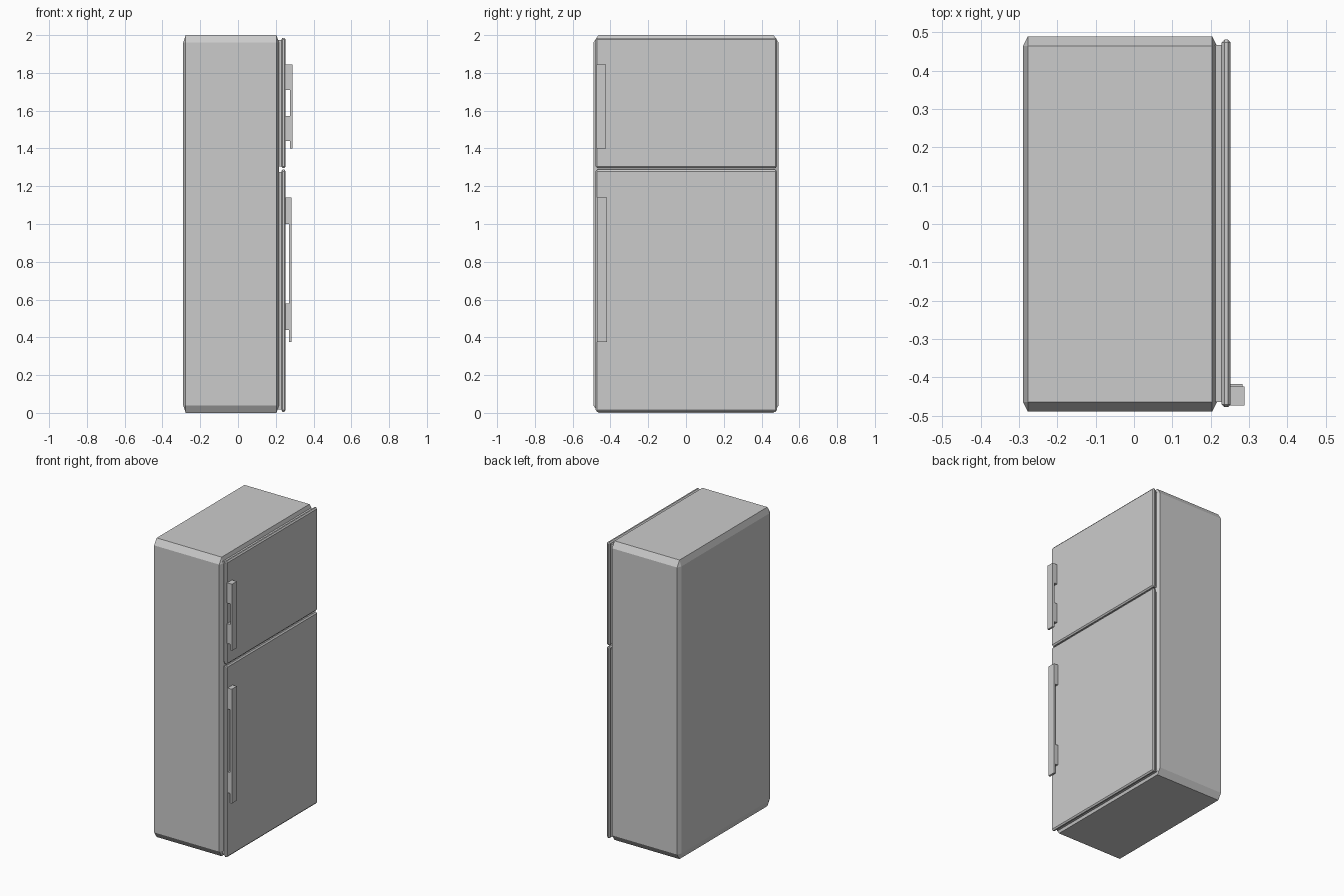
import bpy, bmesh
from mathutils import Vector

if "Cube" in bpy.data.objects:
    bpy.data.objects.remove(bpy.data.objects["Cube"])


def box(name, x, y, z, cham=None):
    """Box from axis ranges; cham = chamfer size along each axis."""
    lo, hi = Vector((x[0], y[0], z[0])), Vector((x[1], y[1], z[1]))
    size, mid = hi - lo, (lo + hi) / 2
    # bevel in a space where the chamfer is 1 unit on every axis
    unit = Vector(cham) if cham else Vector((1, 1, 1))
    bm = bmesh.new()
    bmesh.ops.create_cube(bm, size=1)
    for v in bm.verts:
        v.co = Vector([v.co[i] * size[i] / unit[i] for i in range(3)])
    if cham:
        bmesh.ops.bevel(bm, geom=bm.edges[:], offset=1, segments=1,
                        affect='EDGES', profile=0.5)
    for v in bm.verts:
        v.co = Vector([v.co[i] * unit[i] for i in range(3)]) + mid
    me = bpy.data.meshes.new(name)
    bm.to_mesh(me)
    bm.free()
    ob = bpy.data.objects.new(name, me)
    bpy.context.collection.objects.link(ob)
    return ob


# Cabinet
box("cabinet", (-0.29, 0.217), (-0.49, 0.49), (0, 2), (0.013, 0.026, 0.04))

# Door seals and doors: name, seal z range, door z range
for name, seal, door in (("freezer", (1.305, 1.975), (1.296, 1.986)),
                         ("fridge", (0.018, 1.274), (0.006, 1.288))):
    box(name + "_seal", (0.205, 0.236), (-0.465, 0.467), seal)
    box(name + "_door", (0.229, 0.252), (-0.478, 0.481), door,
        (0.007, 0.007, 0.009))

# Handles: bar plus two mounting blocks
for name, x, y, bar, posts in (
        ("freezer", (0.275, 0.288), (-0.474, -0.424), (1.40, 1.845),
         ((1.71, 1.845), (1.44, 1.572))),
        ("fridge", (0.270, 0.283), (-0.47, -0.417), (0.375, 1.14),
         ((1.0, 1.14), (0.44, 0.578)))):
    box(name + "_handle_bar", x, y, bar)
    for i, z in enumerate(posts):
        box(f"{name}_handle_mount_{i + 1}", (0.247, x[0] + 0.001), y, z)
